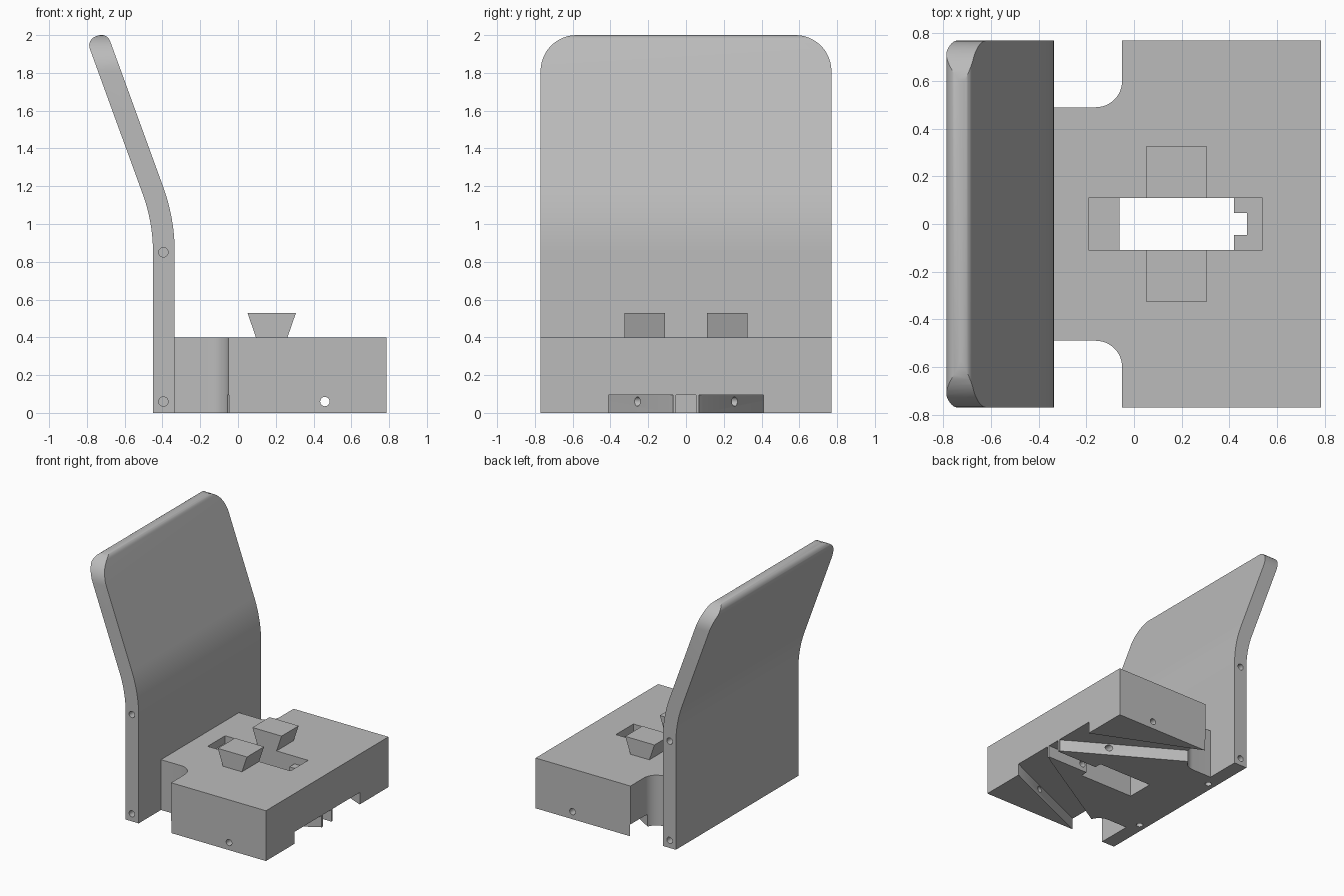
import bpy, bmesh, math
from mathutils import Vector

if "Cube" in bpy.data.objects:
    bpy.data.objects.remove(bpy.data.objects["Cube"])

grey = bpy.data.materials.new("plain grey")
grey.diffuse_color = (0.5, 0.5, 0.5, 1)
grey.use_nodes = True
grey.node_tree.nodes["Principled BSDF"].inputs["Base Color"].default_value = grey.diffuse_color


def arc(cx, cy, r, a0, a1, n=12):
    return [(cx + r * math.cos(math.radians(a0 + (a1 - a0) * i / n)),
             cy + r * math.sin(math.radians(a0 + (a1 - a0) * i / n))) for i in range(n + 1)]


def prism(name, pts, axis, lo, hi):
    """Extrude a 2D outline along one axis (remaining axes keep x, y, z order)."""
    def place(p, d):
        c = list(p)
        c.insert(axis, d)
        return c
    bm = bmesh.new()
    face = bm.faces.new([bm.verts.new(place(p, lo)) for p in pts])
    ext = bmesh.ops.extrude_face_region(bm, geom=[face])
    shift = Vector((0, 0, 0))
    shift[axis] = hi - lo
    bmesh.ops.translate(bm, vec=shift,
                        verts=[g for g in ext["geom"] if isinstance(g, bmesh.types.BMVert)])
    bmesh.ops.recalc_face_normals(bm, faces=bm.faces)
    me = bpy.data.meshes.new(name)
    bm.to_mesh(me)
    bm.free()
    me.materials.append(grey)
    ob = bpy.data.objects.new(name, me)
    bpy.context.collection.objects.link(ob)
    return ob


def box(name, x0, x1, y0, y1, z0, z1):
    return prism(name, [(x0, y0), (x1, y0), (x1, y1), (x0, y1)], 2, z0, z1)


def pin(axis, a, b, lo, hi, r=0.025):
    return prism("hole_cutter", arc(a, b, r, 0, 345, 23), axis, lo, hi)


def apply_bool(ob, cutter, op="DIFFERENCE"):
    cutter.hide_render = True
    m = ob.modifiers.new("cut", "BOOLEAN")
    m.object, m.operation, m.solver = cutter, op, "EXACT"
    bpy.context.view_layer.objects.active = ob
    bpy.ops.object.modifier_apply(modifier=m.name)
    bpy.data.objects.remove(cutter)


def smooth(ob):
    bpy.ops.object.select_all(action="DESELECT")
    ob.select_set(True)
    bpy.context.view_layer.objects.active = ob
    bpy.ops.object.shade_smooth_by_angle(angle=math.radians(30))


# Backrest: vertical slab that bends backwards, with a rounded tip
tilt, r, t, z0, length = 20, 0.9, 0.115, 0.85, 0.87
cx = -0.45 - r
ca, sa = math.cos(math.radians(tilt)), math.sin(math.radians(tilt))
f = 0.05


def tip(across, along):
    return (cx + across * ca - along * sa, z0 + across * sa + along * ca)


profile = [(-0.45, 0), (-0.335, 0)] + arc(cx, z0, r + t, 0, tilt)
profile += arc(*tip(r + t - f, length - f), f, tilt, tilt + 90, 8)
profile += arc(*tip(r + f, length - f), f, tilt + 90, tilt + 180, 8)
profile += arc(cx, z0, r, tilt, 0)
back = prism("backrest", profile, 1, -0.77, 0.77)

# Rounded upper corners of the backrest
outline = [(-0.9, -0.1), (0.9, -0.1), (0.9, 1.3), (0.77, 1.3)]
outline += arc(0.58, 1.81, 0.19, 0, 90) + arc(-0.58, 1.81, 0.19, 90, 180)
outline += [(-0.77, 1.3), (-0.9, 1.3)]
apply_bool(back, prism("corner_cutter", outline, 0, -1, 0), "INTERSECT")

# Blind pin holes in the sides and bottom of the backrest
for s in (-1, 1):
    for z in (0.06, 0.85):
        apply_bool(back, pin(1, -0.395, z, *sorted((s * 0.65, s * 0.85))))
    apply_bool(back, pin(2, -0.39, s * 0.4, -0.05, 0.1))
smooth(back)

# Seat: T-shaped block with filleted neck
half = [(0.785, 0.77), (-0.05, 0.77)] + arc(-0.16, 0.60, 0.11, 0, -90) + [(-0.335, 0.49)]
seat = prism("seat", half + [(x, -y) for x, y in reversed(half)], 2, 0, 0.4)

# Slanted channels under the seat
channel = [(0.9, 0.41), (0.78, 0.41), (-0.052, 0.772), (-0.06, 0.85), (-0.15, 0.8),
           (-0.15, 0.62), (-0.07, 0.57), (0.74, 0.092), (0.77, 0.07), (0.9, 0.06)]
for s in (-1, 1):
    apply_bool(seat, prism("channel_cutter", [(x, s * y) for x, y in channel], 2, -0.1, 0.095))

# Slot through the seat with a shallow ledge, a notch and a groove to the front
apply_bool(seat, box("ledge_cutter", -0.19, 0.54, -0.11, 0.11, 0.34, 0.5))
apply_bool(seat, box("slot_cutter", -0.06, 0.42, -0.11, 0.11, -0.1, 0.5))
apply_bool(seat, box("notch_cutter", 0.4, 0.475, -0.047, 0.047, -0.1, 0.5))
apply_bool(seat, box("groove_cutter", 0.39, 0.9, -0.052, 0.052, -0.1, 0.095))

# Long pin hole across the seat
apply_bool(seat, pin(1, 0.46, 0.06, -0.9, 0.9))
smooth(seat)

# Dovetail blocks on both sides of the slot
for s, side in ((-1, "front"), (1, "rear")):
    prism(side + "_dovetail", [(0.095, 0.4), (0.262, 0.4), (0.307, 0.53), (0.05, 0.53)], 1,
          *sorted((s * 0.11, s * 0.325)))
